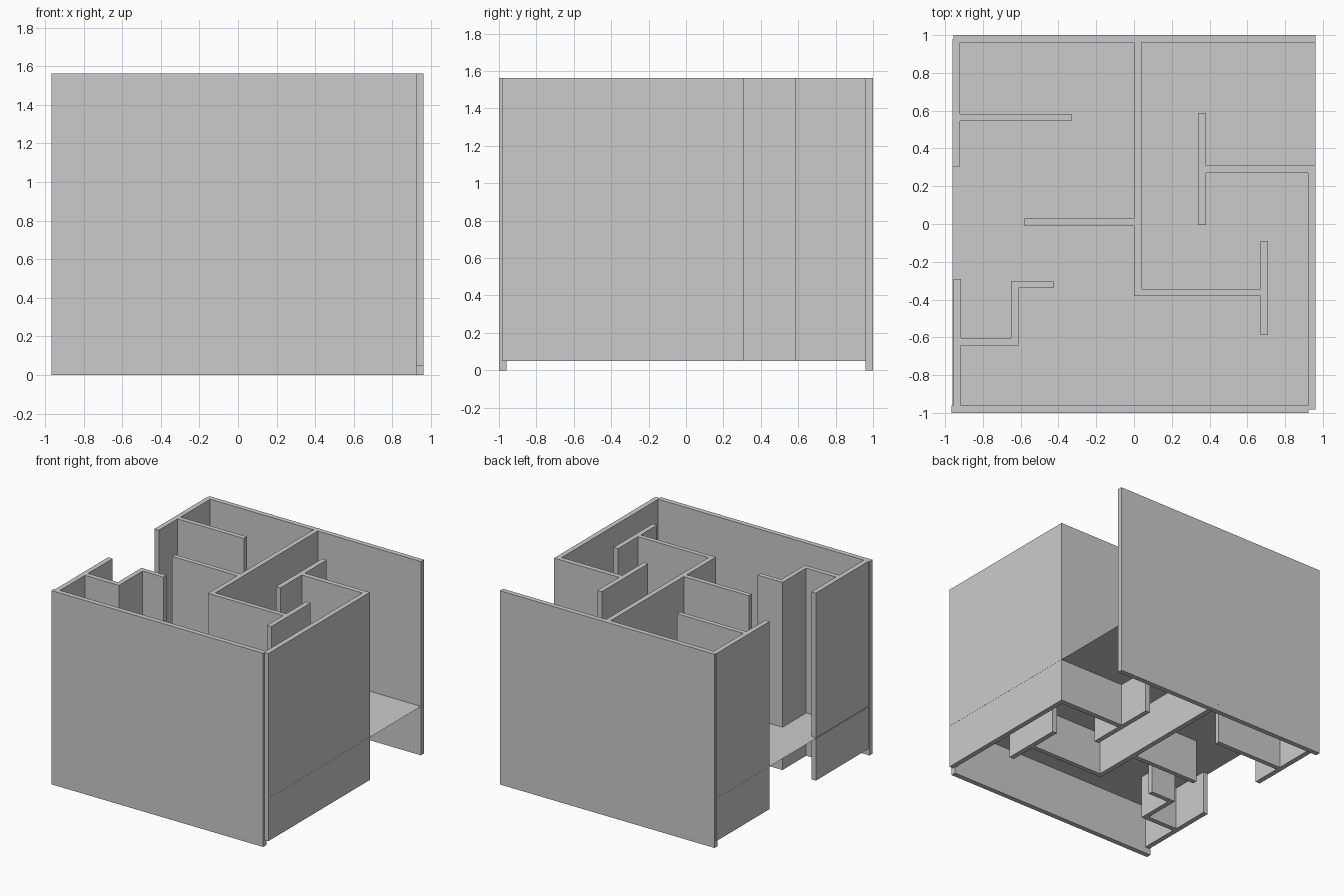
import bpy, bmesh

if "Cube" in bpy.data.objects:
    bpy.data.objects.remove(bpy.data.objects["Cube"])

TOP = 1.563
LOW = 0.05      # inner and side walls stop just above the ground
FLOOR = 0.395


def wall(name, x0, x1, y0, y1, z0=LOW):
    """Box between the given limits, up to the common wall top."""
    bm = bmesh.new()
    bmesh.ops.create_cube(bm, size=1)
    for v in bm.verts:
        v.co.x = x1 if v.co.x > 0 else x0
        v.co.y = y1 if v.co.y > 0 else y0
        v.co.z = TOP if v.co.z > 0 else z0
    finish(name, bm)


def finish(name, bm):
    mesh = bpy.data.meshes.new(name)
    bm.to_mesh(mesh)
    bm.free()
    bpy.context.collection.objects.link(bpy.data.objects.new(name, mesh))


# outer walls
wall("front_wall", -0.965, 0.925, -1.0, -0.96, 0)
wall("back_wall", -0.955, 0.96, 0.96, 1.0, 0)
wall("right_wall", 0.92, 0.96, -0.983, 0.31)
wall("left_wall_rear", -0.96, -0.92, 0.305, 0.98)
wall("left_wall_front", -0.955, -0.915, -0.985, -0.29)

# central partition and its branches
wall("central_partition", 0.0, 0.04, -0.382, 1.001)
wall("central_left_branch", -0.58, 0.0, -0.01, 0.028)
wall("central_right_branch", 0.0, 0.67, -0.382, -0.345)
wall("right_branch_end", 0.67, 0.71, -0.588, -0.09)

# right rear partition
wall("right_rear_partition", 0.34, 0.92, 0.27, 0.31)
wall("right_rear_end", 0.34, 0.38, -0.004, 0.588)

# left rear partition
wall("left_rear_partition", -0.92, -0.33, 0.545, 0.583)

# stepped left front partition
wall("left_front_partition", -0.92, -0.612, -0.643, -0.604)
wall("left_front_step", -0.65, -0.612, -0.64, -0.302)
wall("left_front_end", -0.65, -0.427, -0.34, -0.302)

# thin floor sheet
bm = bmesh.new()
bm.faces.new([bm.verts.new((x, y, FLOOR)) for x, y in
              ((-0.961, -0.98), (0.961, -0.98), (0.961, 0.98), (-0.961, 0.98))])
finish("floor", bm)
